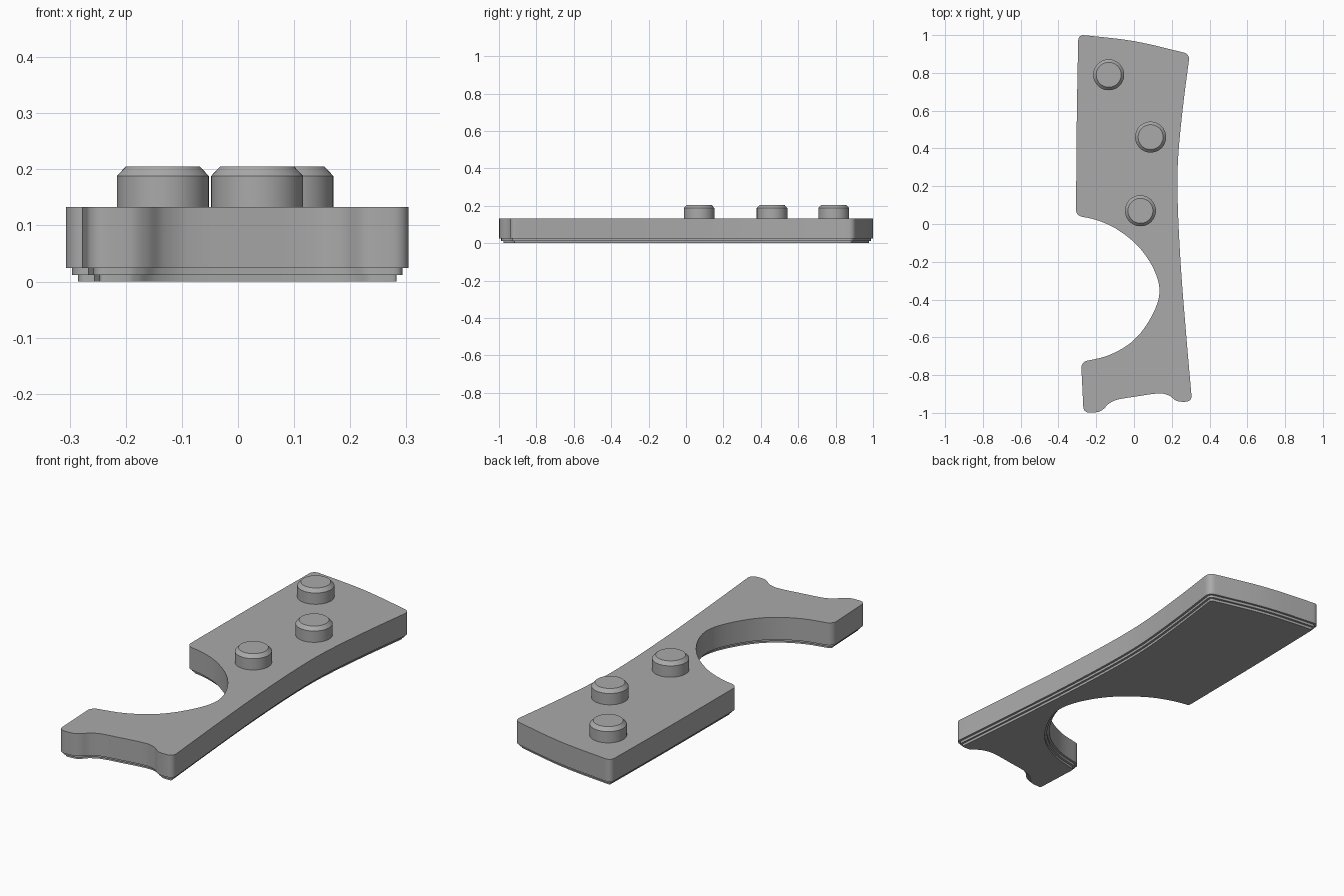
import bpy, bmesh, math
from mathutils import Vector
from mathutils.geometry import interpolate_bezier

cube = bpy.data.objects.get("Cube")
if cube:
    bpy.data.objects.remove(cube, do_unlink=True)

grey = bpy.data.materials.new("plain grey")
grey.use_nodes = True
colour = (0.4, 0.4, 0.4, 1)
grey.diffuse_color = colour
grey.node_tree.nodes["Principled BSDF"].inputs["Base Color"].default_value = colour

# Plate outline, counter-clockwise: each edge runs from its corner to the next one
EDGES = [
    [(.307, -.94), (.274, -.56), (.247, -.21), (.231, .13), (.233, .34), (.258, .61)],  # right side
    [(.295, .9), (0, .968)],                                                            # back
    [(-.295, 1.003), (-.303, .55)],                                                     # left side
    [(-.307, .044), (-.206, .023), (-.1, -.022), (.02, -.116), (.104, -.238),           # round bay
     (.135, -.36), (.094, -.487), (0, -.614), (-.129, -.693)],
    [(-.28, -.731)],                                                                    # left foot
    [(-.267, -1), (-.19, -.995), (-.162, -.98), (-.134, -.952), (-.092, -.931),         # front
     (0, -.915), (.136, -.897), (.185, -.908), (.23, -.938)],
]
CORNER = 0.032


def spline(points, steps=6):
    """Smooth curve through the points, with open ends."""
    p = [Vector(q) for q in points]
    p = [p[0] * 2 - p[1]] + p + [p[-1] * 2 - p[-2]]
    out = []
    for a, b, c, d in zip(p, p[1:], p[2:], p[3:]):
        size = (c - b).length
        t0, t1 = (c - a).normalized() * size / 3, (d - b).normalized() * size / 3
        out += [v.to_2d() for v in interpolate_bezier(
            b.to_3d(), (b + t0).to_3d(), (c - t1).to_3d(), c.to_3d(), steps + 1)][:-1]
    return out + [p[-2]]


def trimmed(curve):
    """Cut the curve back from both of its corners."""
    a, b = curve[0], curve[-1]
    inner = [q for q in curve if min((q - a).length, (q - b).length) > CORNER * 1.1]
    start = a + (inner[0] - a).normalized() * CORNER
    end = b + (inner[-1] - b).normalized() * CORNER
    return [start] + inner + [end]


def rounded_outline():
    curves = [spline(e + [EDGES[(i + 1) % len(EDGES)][0]]) for i, e in enumerate(EDGES)]
    cut = [trimmed(c) for c in curves]
    out = []
    for i, c in enumerate(cut):
        out += c
        tip, after = curves[i][-1], cut[(i + 1) % len(cut)][0]
        handles = [c[-1], c[-1].lerp(tip, .6), after.lerp(tip, .6), after]
        out += [v.to_2d() for v in interpolate_bezier(*[h.to_3d() for h in handles], 8)][1:-1]
    return out


def inset(outline, amount):
    out = []
    for i, q in enumerate(outline):
        along = (outline[(i + 1) % len(outline)] - outline[i - 1]).normalized()
        out.append(q + Vector((-along.y, along.x)) * amount)
    return out


def stack(name, rings):
    """Closed solid from a stack of (height, outline) rings."""
    bm = bmesh.new()
    loops = [[bm.verts.new((q.x, q.y, z)) for q in ring] for z, ring in rings]
    for low, high in zip(loops, loops[1:]):
        for i in range(len(low)):
            bm.faces.new((low[i - 1], low[i], high[i], high[i - 1]))
    bm.faces.new(reversed(loops[0]))
    bm.faces.new(loops[-1])
    mesh = bpy.data.meshes.new(name)
    bm.to_mesh(mesh)
    bm.free()
    mesh.materials.append(grey)
    obj = bpy.data.objects.new(name, mesh)
    bpy.context.collection.objects.link(obj)
    bpy.ops.object.select_all(action='DESELECT')
    obj.select_set(True)
    bpy.context.view_layer.objects.active = obj
    bpy.ops.object.shade_smooth_by_angle(angle=math.radians(30))
    return obj


# Plate with two narrow steps under its rim
outline = rounded_outline()
STEP, RISE, TOP = 0.011, 0.012, 0.133
rings = []
for k in range(3):
    ring = inset(outline, STEP * (2 - k))
    rings += [(RISE * k, ring), (RISE * (k + 1) if k < 2 else TOP, ring)]
stack("plate", rings)


# Chamfered round studs
def circle(centre, radius, sides=48):
    turns = [math.tau * i / sides for i in range(sides)]
    return [Vector(centre) + Vector((math.cos(t), math.sin(t))) * radius for t in turns]


STUDS = {"back_stud": (-.134, .79), "middle_stud": (.088, .46), "front_stud": (.034, .07)}
for name, centre in STUDS.items():
    stack(name, [(TOP - .01, circle(centre, .082)), (.188, circle(centre, .082)),
                 (.205, circle(centre, .066))])
